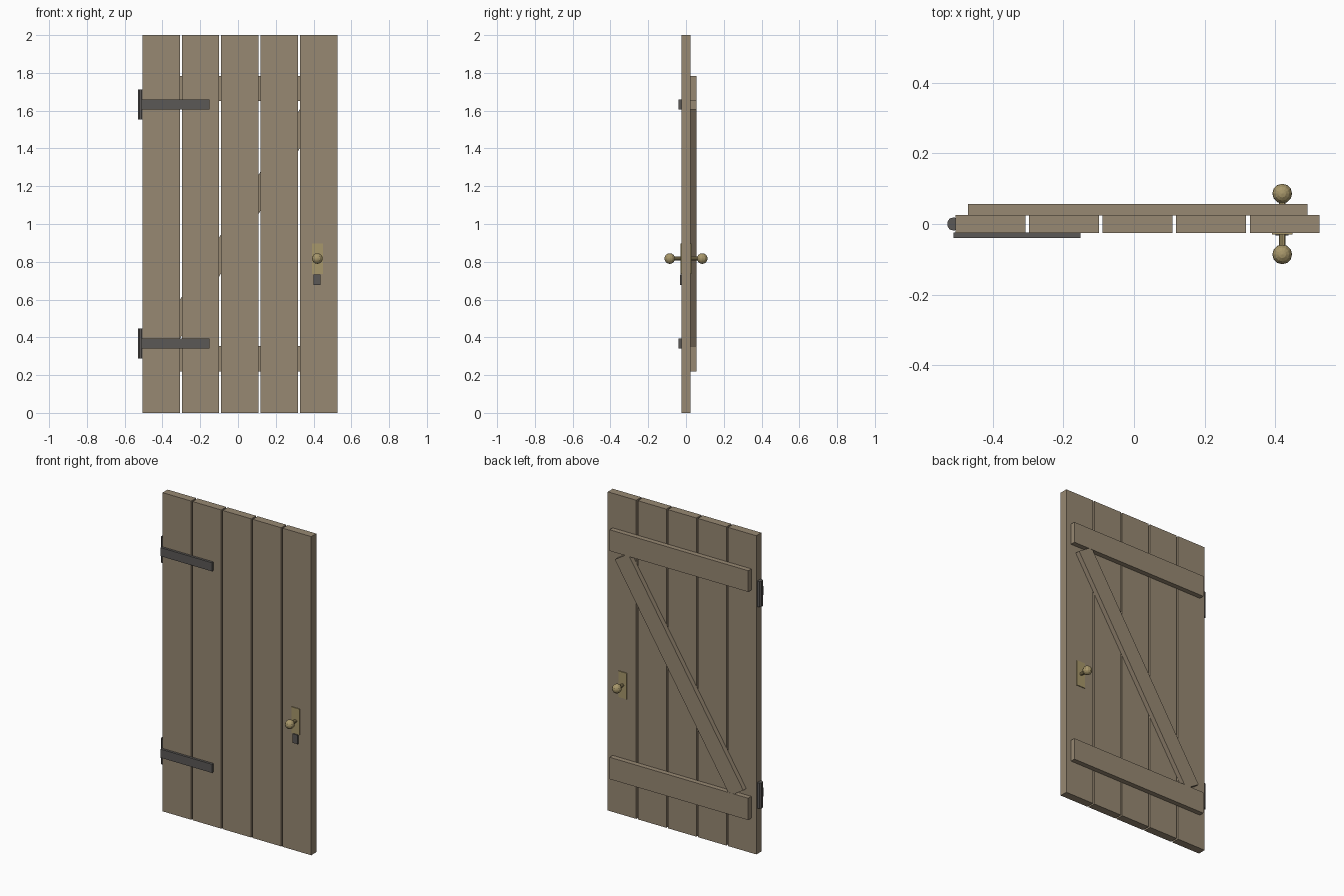
import bpy, math

if "Cube" in bpy.data.objects:
    bpy.data.objects.remove(bpy.data.objects["Cube"])


def material(name, rgb):
    m = bpy.data.materials.new(name)
    m.diffuse_color = (*rgb, 1)
    m.use_nodes = True
    m.node_tree.nodes["Principled BSDF"].inputs["Base Color"].default_value = m.diffuse_color
    return m


WOOD = material("weathered wood", (0.31, 0.247, 0.17))
IRON = material("dark iron", (0.105, 0.098, 0.093))
BRASS = material("old brass", (0.39, 0.31, 0.145))


def finish(name, mat):
    ob = bpy.context.object
    ob.name = name
    ob.data.materials.append(mat)
    return ob


def box(name, mat, x, y, z):
    """Box from (min, max) ranges."""
    r = (x, y, z)
    bpy.ops.mesh.primitive_cube_add(size=1, location=[(a + b) / 2 for a, b in r])
    ob = finish(name, mat)
    ob.scale = [b - a for a, b in r]
    bpy.ops.object.transform_apply(location=False, rotation=False, scale=True)
    return ob


# Five upright planks with narrow gaps
for i in range(5):
    x = -0.506 + i * 0.2085
    box(f"plank_{i + 1}", WOOD, (x, x + 0.198), (-0.025, 0.025), (0, 2))

# Ledges across the back
box("top_ledge", WOOD, (-0.471, 0.492), (0.024, 0.056), (1.65, 1.783))
box("bottom_ledge", WOOD, (-0.471, 0.492), (0.024, 0.056), (0.218, 0.355))

# Diagonal brace rising from hinge side to knob side
brace = box("diagonal_brace", WOOD, (-0.74, 0.76), (0.024, 0.055), (0.945, 1.055))
brace.rotation_euler.y = -math.radians(57.8)

# Hinges: barrel on the edge and strap on the front
for label, z in (("lower", 0.368), ("upper", 1.633)):
    bpy.ops.mesh.primitive_cylinder_add(vertices=10, radius=0.019, depth=0.16,
                                        location=(-0.511, 0, z))
    finish(f"{label}_hinge_barrel", IRON)
    box(f"{label}_hinge_strap", IRON, (-0.511, -0.152), (-0.04, -0.024),
        (z - 0.027, z + 0.027))

# Door knobs with plates on both sides
for label, s in (("front", -1), ("back", 1)):
    box(f"{label}_knob_plate", BRASS, (0.391, 0.449), sorted((s * 0.024, s * 0.03)),
        (0.735, 0.898))
    bpy.ops.mesh.primitive_cylinder_add(vertices=10, radius=0.01, depth=0.055,
                                        location=(0.42, s * 0.05, 0.817),
                                        rotation=(math.pi / 2, 0, 0))
    finish(f"{label}_knob_stem", BRASS)
    bpy.ops.mesh.primitive_uv_sphere_add(segments=12, ring_count=8, radius=0.028,
                                         location=(0.42, s * 0.086, 0.817))
    finish(f"{label}_knob", BRASS)

# Small iron keyhole cover under the front plate
box("keyhole_cover", IRON, (0.401, 0.438), (-0.033, -0.024), (0.676, 0.733))
